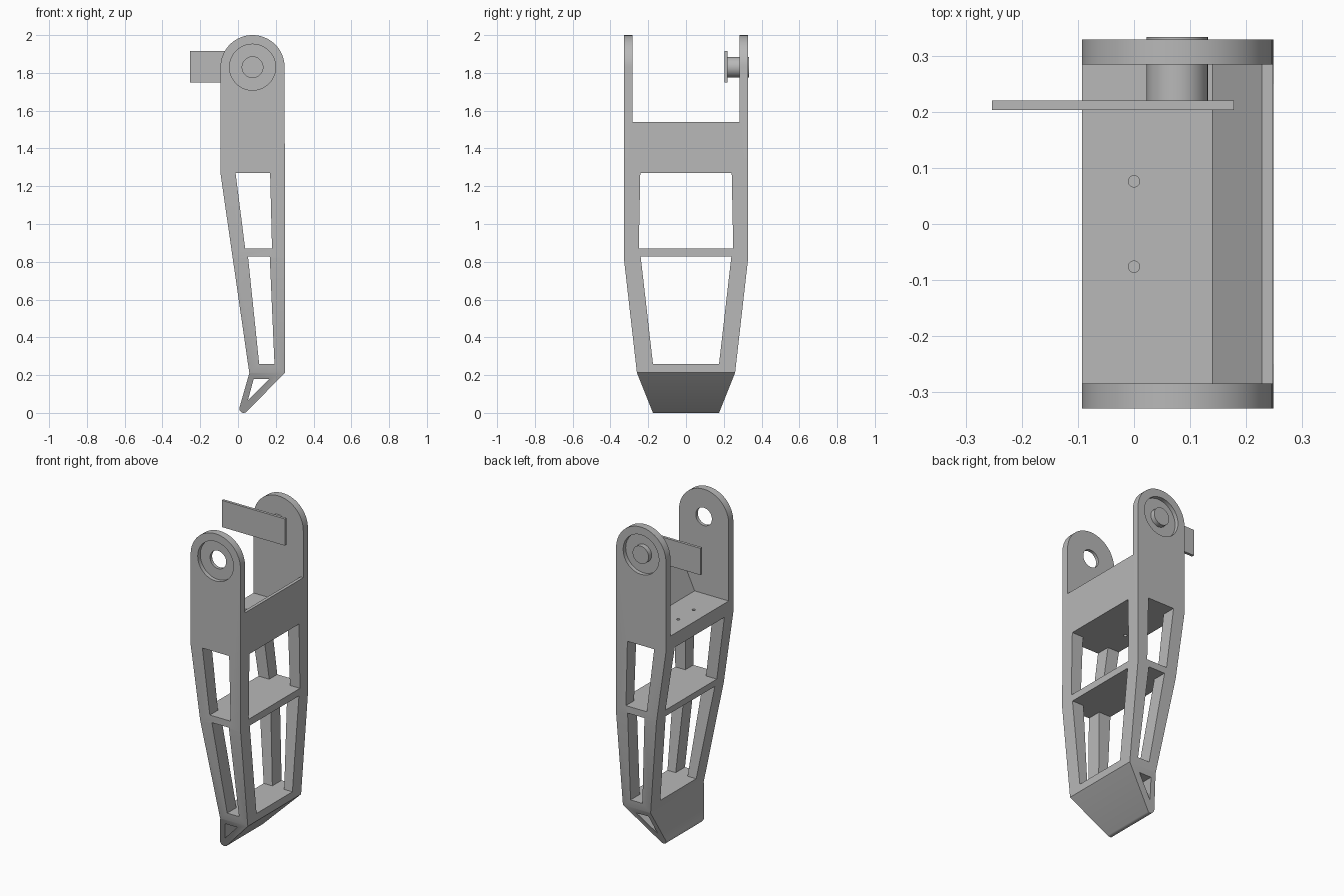
import bpy, bmesh
from math import sin, cos, pi, radians
from mathutils import Matrix

cube = bpy.data.objects.get("Cube")
if cube:
    bpy.data.objects.remove(cube, do_unlink=True)

grey = bpy.data.materials.new("light_grey")
grey.use_nodes = True
colour = (0.48, 0.48, 0.48, 1)
grey.diffuse_color = colour
grey.node_tree.nodes["Principled BSDF"].inputs["Base Color"].default_value = colour


def finish(name, bm):
    bmesh.ops.recalc_face_normals(bm, faces=bm.faces)
    mesh = bpy.data.meshes.new(name)
    bm.to_mesh(mesh)
    bm.free()
    mesh.materials.append(grey)
    obj = bpy.data.objects.new(name, mesh)
    bpy.context.collection.objects.link(obj)
    return obj


def prism(name, outline, axis, start, end):
    """Extrude an (x, z) outline along y, or a (y, z) outline along x."""
    bm = bmesh.new()
    place = (lambda a, b: (a, start, b)) if axis == "y" else (lambda a, b: (start, a, b))
    face = bm.faces.new([bm.verts.new(place(a, b)) for a, b in outline])
    new = bmesh.ops.extrude_face_region(bm, geom=[face])["geom"]
    shift = (0, end - start, 0) if axis == "y" else (end - start, 0, 0)
    bmesh.ops.translate(bm, vec=shift, verts=[v for v in new if isinstance(v, bmesh.types.BMVert)])
    return finish(name, bm)


def cylinder(name, x, z, radius, start, end, axis="y"):
    bm = bmesh.new()
    bmesh.ops.create_cone(bm, cap_ends=True, segments=48, radius1=radius,
                          radius2=radius, depth=end - start)
    if axis == "y":
        bmesh.ops.rotate(bm, matrix=Matrix.Rotation(pi / 2, 3, "X"), verts=bm.verts)
    bmesh.ops.translate(bm, vec=(x, (start + end) / 2, z), verts=bm.verts)
    return finish(name, bm)


def combine(body, tool, operation="DIFFERENCE"):
    mod = body.modifiers.new("cut", "BOOLEAN")
    mod.object, mod.operation, mod.solver = tool, operation, "EXACT"
    bpy.context.view_layer.objects.active = body
    bpy.ops.object.modifier_apply(modifier=mod.name)
    bpy.data.objects.remove(tool, do_unlink=True)


def arc(cx, cz, r, a0, a1, steps):
    angles = [radians(a0 + (a1 - a0) * i / steps) for i in range(steps + 1)]
    return [(cx + r * cos(a), cz + r * sin(a)) for a in angles]


def mirrored(half):
    return half + [(-y, z) for y, z in reversed(half)]


def smooth(obj):
    bpy.ops.object.select_all(action="DESELECT")
    obj.select_set(True)
    bpy.context.view_layer.objects.active = obj
    bpy.ops.object.shade_smooth_by_angle(angle=radians(25))


PIVOT_X, PIVOT_Z = 0.077, 1.83
WIDE, INNER = 0.329, 0.284

# Leg frame: narrow silhouette crossed with the wide silhouette
narrow = (arc(PIVOT_X, PIVOT_Z, 0.17, 0, 180, 32)
          + [(-0.093, 1.27), (0.06, 0.21)]
          + arc(0.03, 0.023, 0.023, 170, 310, 8)
          + [(0.249, 0.213)])
frame = prism("leg_frame", narrow, "y", -0.5, 0.5)
wide = mirrored([(0.175, -0.1), (0.175, 0), (0.26, 0.213), (WIDE, 0.82), (WIDE, 2.1)])
combine(frame, prism("wide_shape", wide, "x", -0.5, 0.5), "INTERSECT")

# Open fork between the cheeks, with a sloped rear rib
fork = [(-0.4, 2.2), (-0.4, 1.355), (0.14, 1.355), (0.228, 1.54), (0.4, 1.54), (0.4, 2.2)]
combine(frame, prism("fork_gap", fork, "y", -INNER, INNER))

# Windows through the cheek sides, and the hollow foot
side_windows = [
    [(-0.013, 1.27), (0.17, 1.27), (0.18, 0.87), (0.038, 0.87)],
    [(0.053, 0.827), (0.168, 0.827), (0.193, 0.26), (0.112, 0.26)],
    [(0.083, 0.18), (0.167, 0.18), (0.052, 0.065)],
]
for outline in side_windows:
    combine(frame, prism("side_window", outline, "y", -0.6, 0.6))

# Windows through the broad faces
for half in ([(0.25, 0.87), (0.242, 1.27)], [(0.175, 0.26), (0.24, 0.827)]):
    combine(frame, prism("broad_window", mirrored(half), "x", -0.6, 0.6))

# Pivot holes, bearing recesses and floor screw holes
combine(frame, cylinder("pivot_hole", PIVOT_X, PIVOT_Z, 0.055, -0.6, 0.6))
for side in (-1, 1):
    ends = sorted((side * (WIDE - 0.025), side * 0.5))
    combine(frame, cylinder("bearing_recess", PIVOT_X, PIVOT_Z, 0.122, *ends))
    hole = cylinder("screw_hole", 0, 1.3, 0.01, -0.1, 0.1, "z")
    hole.data.transform(Matrix.Translation((0, side * 0.076, 0)))
    combine(frame, hole)
smooth(frame)

# Pivot pin and its lever arm
pin = cylinder("pivot_pin", PIVOT_X, PIVOT_Z, 0.0545, 0.215, 0.333)
smooth(pin)
lever = [(-0.253, 1.75), (0.178, 1.75), (0.178, 1.915), (-0.253, 1.915)]
prism("lever_arm", lever, "y", 0.203, 0.22)
